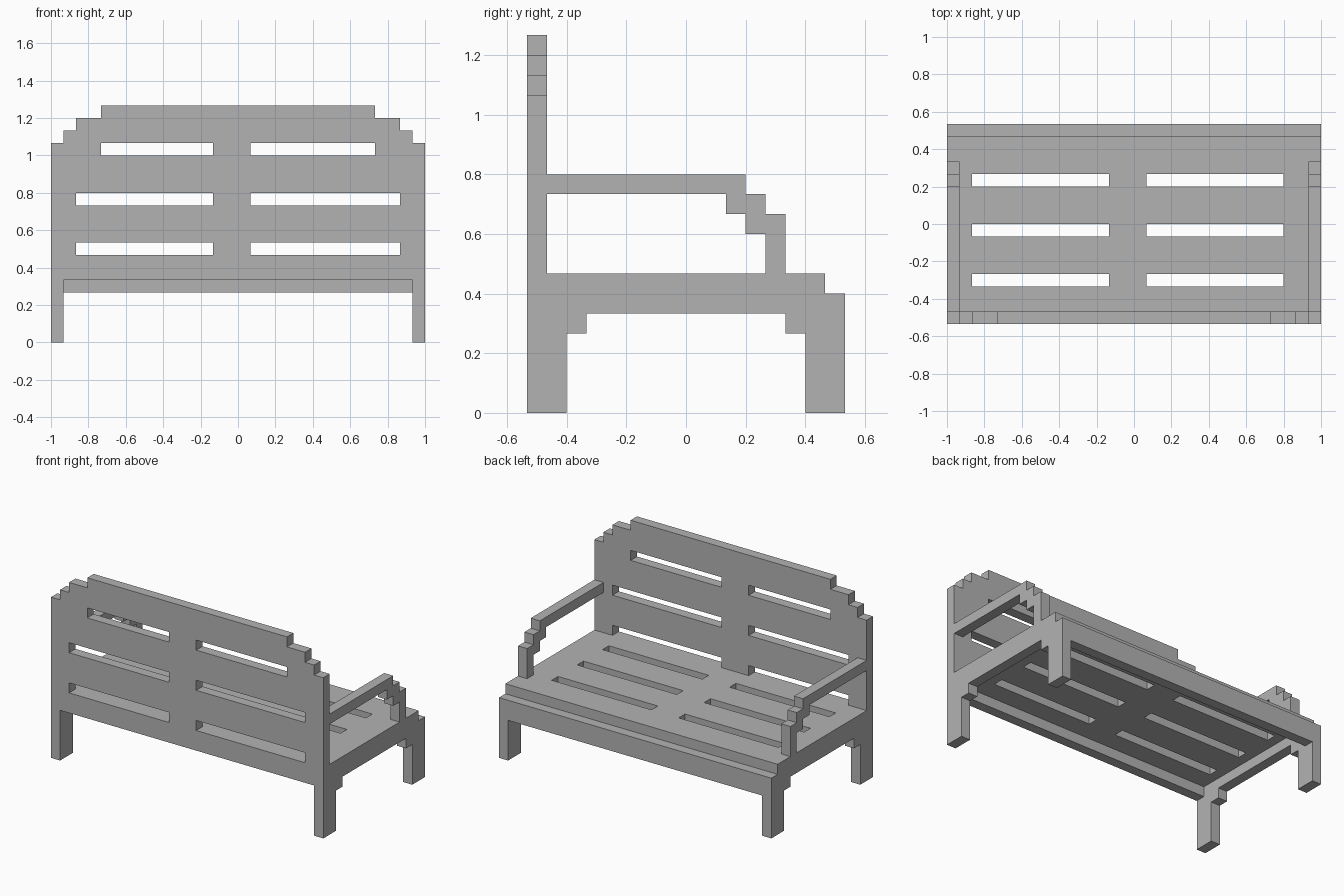
import bpy, bmesh
from mathutils import Matrix, Vector

cube = bpy.data.objects.get("Cube")
if cube:
    bpy.data.objects.remove(cube, do_unlink=True)

U = 1 / 15  # grid step of the blocky design

grey = bpy.data.materials.new("plain_grey")
grey.use_nodes = True
COLOUR = (0.45, 0.45, 0.45, 1)
grey.diffuse_color = COLOUR
grey.node_tree.nodes["Principled BSDF"].inputs["Base Color"].default_value = COLOUR

# Axes used for (profile x, profile y, thickness)
X, Y, Z = Vector((1, 0, 0)), Vector((0, 1, 0)), Vector((0, 0, 1))
FRONT, SIDE, FLAT = (X, Z, -Y), (Y, Z, X), (X, Y, Z)


def rect(x0, x1, y0, y1):
    return [(x0, y0), (x1, y0), (x1, y1), (x0, y1)]


def plate(name, axes, outline, low, high, holes=()):
    """Extrude an outline with holes between two depths along the thickness axis."""
    curve = bpy.data.curves.new(name, "CURVE")
    curve.dimensions = "2D"
    curve.fill_mode = "BOTH"
    curve.extrude = (high - low) / 2
    for loop in [outline, *holes]:
        spline = curve.splines.new("POLY")
        spline.points.add(len(loop) - 1)
        for point, (a, b) in zip(spline.points, loop):
            point.co = (a, b, 0, 1)
        spline.use_cyclic_u = True
    temp = bpy.data.objects.new(name + "_profile", curve)
    bpy.context.collection.objects.link(temp)
    graph = bpy.context.evaluated_depsgraph_get()
    mesh = bpy.data.meshes.new_from_object(temp.evaluated_get(graph))
    bpy.data.objects.remove(temp, do_unlink=True)
    bpy.data.curves.remove(curve)

    turn = Matrix(axes).transposed().to_4x4()
    lift = Matrix.Translation((0, 0, (low + high) / 2))
    mesh.transform(Matrix.Scale(U, 4) @ turn @ lift)
    bm = bmesh.new()
    bm.from_mesh(mesh)
    bmesh.ops.remove_doubles(bm, verts=bm.verts, dist=0.0001)
    bmesh.ops.recalc_face_normals(bm, faces=bm.faces)
    for face in bm.faces:
        face.smooth = False
    bm.to_mesh(mesh)
    bm.free()
    mesh.name = name
    mesh.materials.clear()
    mesh.materials.append(grey)
    obj = bpy.data.objects.new(name, mesh)
    bpy.context.collection.objects.link(obj)
    return obj


# Backrest with stepped top corners and three rows of slots
right_half = [(15, 5), (15, 16), (14, 16), (14, 17), (13, 17), (13, 18), (11, 18), (11, 19)]
back_outline = right_half + [(-x, z) for x, z in reversed(right_half)]
back_slots = []
for z, reach in ((7, 13), (11, 13), (15, 11)):
    back_slots += [rect(-reach, -2, z, z + 1), rect(1, reach, z, z + 1)]
plate("backrest", FRONT, back_outline, 7, 8, back_slots)

# Slotted seat board
seat_slots = []
for y in (-5, -1, 3):
    seat_slots += [rect(-13, -2, y, y + 1), rect(1, 12, y, y + 1)]
plate("seat", FLAT, rect(-14, 14, -7, 7), 6, 7, seat_slots)

# Rail below the open edge of the seat
plate("seat_rail", FRONT, rect(-14, 14, 4, 6), -8, -7)

# Side frames with legs and brackets, and the stepped armrests
frame = [(-8, 0), (-6, 0), (-6, 4), (-5, 4), (-5, 5), (5, 5), (5, 4), (6, 4),
         (6, 0), (8, 0), (8, 6), (7, 6), (7, 7), (-7, 7), (-7, 5), (-8, 5)]
arm = [(-7, 11), (2, 11), (2, 10), (3, 10), (3, 9), (4, 9), (4, 7), (5, 7),
       (5, 10), (4, 10), (4, 11), (3, 11), (3, 12), (-7, 12)]
for side, low in (("left", 14), ("right", -15)):
    plate(side + "_side_frame", SIDE, frame, low, low + 1)
    plate(side + "_armrest", SIDE, arm, low, low + 1)
